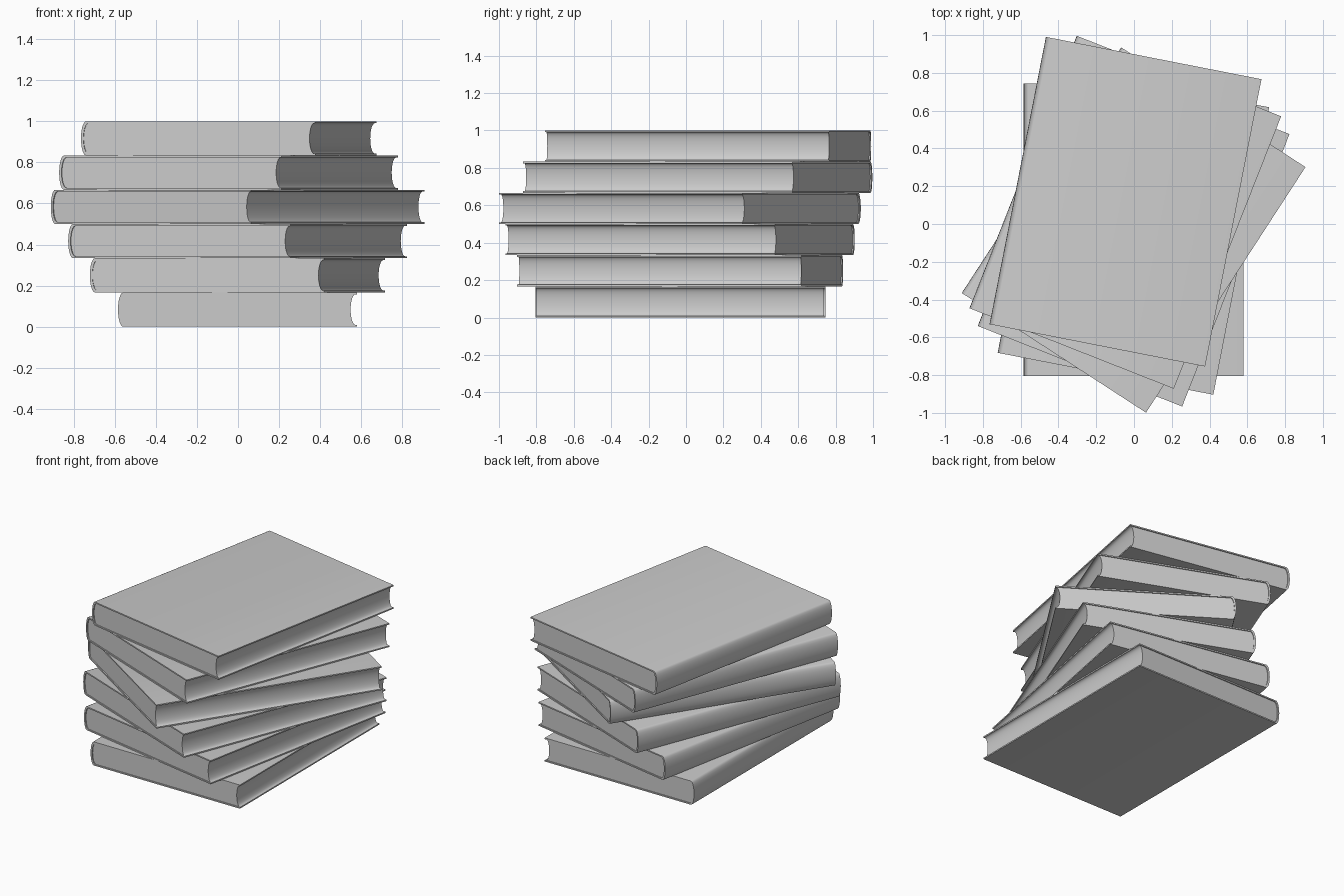
import bpy, bmesh, math

cube = bpy.data.objects.get("Cube")
if cube:
    bpy.data.objects.remove(cube, do_unlink=True)

WIDTH, LENGTH, HEIGHT = 1.163, 1.55, 1 / 6
BOARD = 0.009          # cover thickness
BULGE = 0.025          # how far the spine rounds outward
MARGIN = 0.007         # cover overhang past the pages

grey = bpy.data.materials.new("plain_grey")
grey.use_nodes = True
colour = (0.6, 0.6, 0.6, 1)
grey.diffuse_color = colour
grey.node_tree.nodes["Principled BSDF"].inputs["Base Color"].default_value = colour


def arc(x, half, depth, steps=12):
    """Shallow vertical curve from top to bottom, bowed toward -x."""
    angles = [math.pi * i / steps for i in range(steps + 1)]
    return [(x - depth * math.sin(a), half * math.cos(a)) for a in angles]


def extrude_profile(name, profile, length):
    """Extrude an x-z outline along y into a closed solid."""
    bm = bmesh.new()
    face = bm.faces.new([bm.verts.new((x, -length / 2, z)) for x, z in profile])
    out = bmesh.ops.extrude_face_region(bm, geom=[face])
    moved = [v for v in out["geom"] if isinstance(v, bmesh.types.BMVert)]
    bmesh.ops.translate(bm, verts=moved, vec=(0, length, 0))
    bmesh.ops.recalc_face_normals(bm, faces=bm.faces)
    mesh = bpy.data.meshes.new(name)
    bm.to_mesh(mesh)
    bm.free()
    mesh.materials.append(grey)
    return mesh


# Cover: two boards joined by a rounded spine, as one C-shaped outline
half = HEIGHT / 2
inner = half - BOARD
right = WIDTH / 2
spine = -right + BULGE
outer_curve = arc(spine, half, BULGE)
inner_curve = arc(spine + 0.012, inner, BULGE)
cover_profile = ([(right, half)] + outer_curve + [(right, -half), (right, -inner)]
                 + inner_curve[::-1] + [(right, inner)])
cover_mesh = extrude_profile("cover", cover_profile, LENGTH)

# Pages: rounded against the spine, hollowed along the fore edge
fore_edge = arc(right - MARGIN, inner, 0.023)
page_mesh = extrude_profile("pages", inner_curve + fore_edge[::-1], LENGTH - 2 * MARGIN)

# Stack from the bottom up: x, y, clockwise turn in degrees
stack = [
    (-0.003, -0.03, 0),
    (-0.003, -0.032, 11),
    (-0.002, -0.032, 21.5),
    (-0.002, -0.032, 33),
    (-0.046, 0.062, 21.5),
    (-0.045, 0.118, 11.1),
]
bpy.ops.object.select_all(action='DESELECT')
for i, (x, y, turn) in enumerate(stack):
    for part, mesh in (("cover", cover_mesh), ("pages", page_mesh)):
        obj = bpy.data.objects.new(f"book_{i + 1}_{part}", mesh)
        obj.location = (x, y, HEIGHT * (i + 0.5))
        obj.rotation_euler.z = -math.radians(turn)
        bpy.context.collection.objects.link(obj)
        if i == 0:
            obj.select_set(True)
            bpy.context.view_layer.objects.active = obj

# Meshes are shared, so smoothing the first book smooths them all
bpy.ops.object.shade_smooth_by_angle(angle=math.radians(35))
